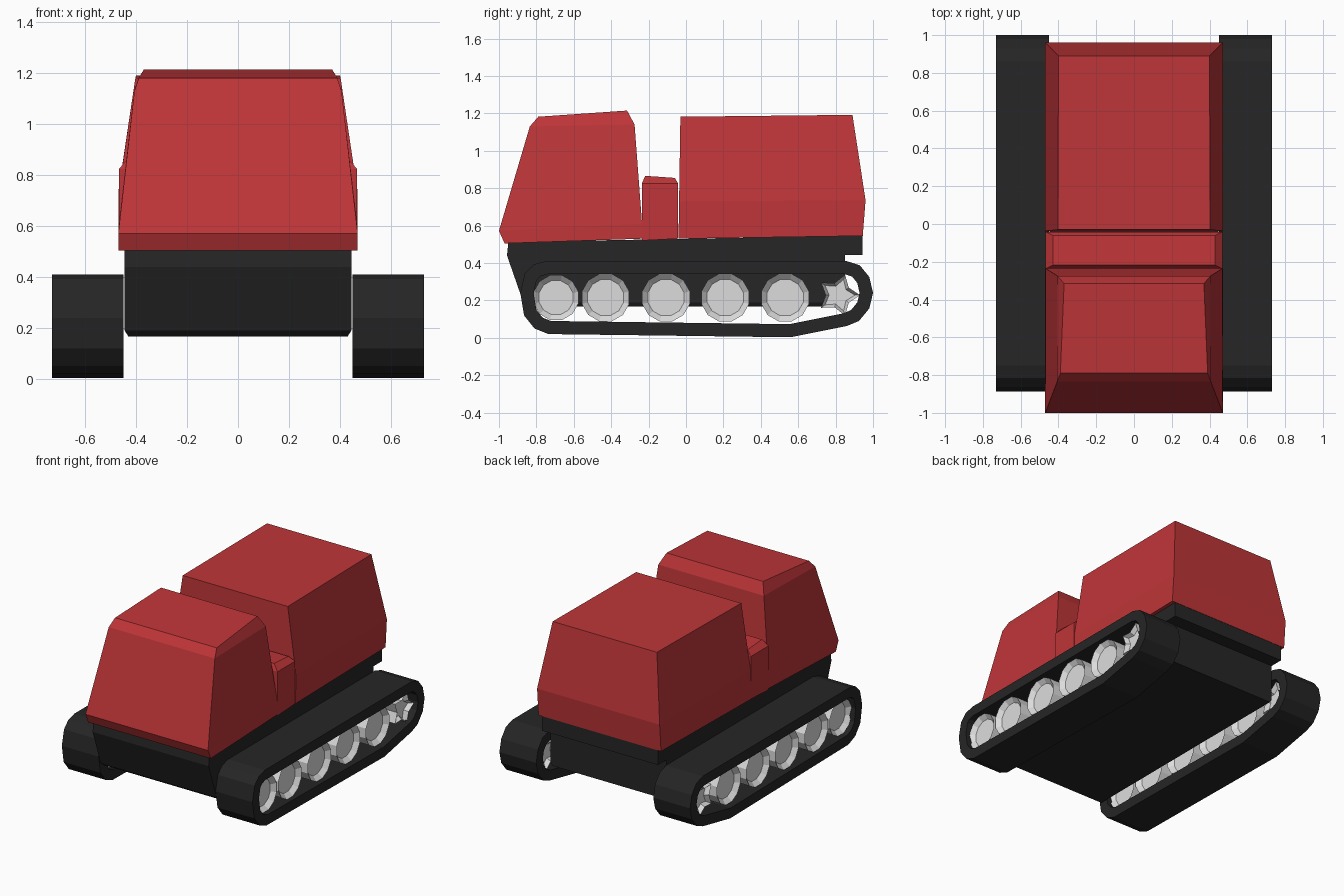
import bpy, bmesh, math
from mathutils import Vector

if "Cube" in bpy.data.objects:
    bpy.data.objects.remove(bpy.data.objects["Cube"])


def material(name, rgb):
    m = bpy.data.materials.new(name)
    m.diffuse_color = (*rgb, 1)
    m.use_nodes = True
    m.node_tree.nodes["Principled BSDF"].inputs["Base Color"].default_value = m.diffuse_color
    return m


RED = material("body_red", (0.52, 0.036, 0.040))
BLACK = material("rubber_black", (0.019, 0.019, 0.019))
GREY = material("wheel_grey", (0.72, 0.72, 0.72))


def finish(name, bm, mat):
    bmesh.ops.recalc_face_normals(bm, faces=bm.faces)
    me = bpy.data.meshes.new(name)
    bm.to_mesh(me)
    bm.free()
    me.materials.append(mat)
    ob = bpy.data.objects.new(name, me)
    bpy.context.collection.objects.link(ob)
    return ob


def bridge(bm, a, b):
    n = len(a)
    for i in range(n):
        bm.faces.new((a[i], a[(i + 1) % n], b[(i + 1) % n], b[i]))


def stack(name, levels, mat):
    """Stacked four-corner rings: (front y, front z, front half width, rear y, rear z, rear half width)."""
    bm = bmesh.new()
    rings = []
    for fy, fz, fw, ry, rz, rw in levels:
        pts = ((-fw, fy, fz), (fw, fy, fz), (rw, ry, rz), (-rw, ry, rz))
        rings.append([bm.verts.new(p) for p in pts])
    for a, b in zip(rings, rings[1:]):
        bridge(bm, a, b)
    bm.faces.new(rings[0])
    bm.faces.new(rings[-1])
    return finish(name, bm, mat)


def across(name, loops, side, mat, closed_loop=False):
    """Loops of (y, z) points set at given x and bridged; capped unless they form a closed band."""
    bm = bmesh.new()
    rings = [[bm.verts.new((side * x, y, z)) for y, z in pts] for x, pts in loops]
    for a, b in zip(rings, rings[1:]):
        bridge(bm, a, b)
    if closed_loop:
        bridge(bm, rings[-1], rings[0])
    else:
        bm.faces.new(rings[0])
        bm.faces.new(rings[-1])
    return finish(name, bm, mat)


def offset(pts, d):
    """Move a counter-clockwise outline inward by d."""
    out = []
    n = len(pts)
    for i in range(n):
        p0, p, p1 = (Vector(pts[j % n]) for j in (i - 1, i, i + 1))
        e0, e1 = (p - p0).normalized(), (p1 - p).normalized()
        n0, n1 = Vector((-e0.y, e0.x)), Vector((-e1.y, e1.x))
        m = (n0 + n1).normalized()
        out.append(tuple(p + m * d / m.dot(n0)))
    return out


# Front cab
stack("front_cab", [
    (-0.97, 0.505, 0.47, -0.235, 0.53, 0.47),
    (-1.0, 0.572, 0.47, -0.235, 0.61, 0.468),
    (-0.835, 1.13, 0.407, -0.275, 1.14, 0.405),
    (-0.79, 1.182, 0.39, -0.315, 1.215, 0.37)], RED)

# Low block between cab and cargo box
stack("middle_block", [
    (-0.236, 0.52, 0.468, -0.042, 0.53, 0.468),
    (-0.236, 0.825, 0.468, -0.042, 0.825, 0.468),
    (-0.218, 0.866, 0.43, -0.06, 0.855, 0.43)], RED)

# Rear cargo box
stack("cargo_box", [
    (-0.04, 0.53, 0.47, 0.945, 0.545, 0.47),
    (-0.037, 0.73, 0.47, 0.96, 0.735, 0.47),
    (-0.03, 1.182, 0.403, 0.89, 1.192, 0.40)], RED)

# Hull and its rear ledge
stack("hull", [
    (-0.84, 0.166, 0.43, 0.85, 0.168, 0.43),
    (-0.87, 0.19, 0.445, 0.85, 0.19, 0.445),
    (-0.957, 0.44, 0.445, 0.85, 0.44, 0.445),
    (-0.95, 0.512, 0.445, 0.85, 0.545, 0.445)], BLACK)
stack("hull_rear_ledge", [
    (0.84, 0.443, 0.445, 0.943, 0.443, 0.445),
    (0.84, 0.545, 0.445, 0.943, 0.547, 0.445)], BLACK)

# Running gear outlines (y, z), counter-clockwise
BELT = [(-0.735, 0.02), (0.56, 0.003), (0.86, 0.063), (0.925, 0.09), (0.98, 0.157),
        (1.0, 0.24), (0.98, 0.325), (0.93, 0.387), (0.86, 0.41), (-0.75, 0.41),
        (-0.815, 0.392), (-0.862, 0.345), (-0.886, 0.24), (-0.866, 0.12), (-0.81, 0.05)]


def ring(cy, cz, radii, n, turn=0.0):
    return [(cy + radii[i % len(radii)] * math.cos(turn + i * math.tau / n),
             cz + radii[i % len(radii)] * math.sin(turn + i * math.tau / n)) for i in range(n)]


WHEELS = [(-0.695, 0.124), (-0.43, 0.131), (-0.107, 0.132), (0.21, 0.132), (0.53, 0.132)]

for side, tag in ((1, "right"), (-1, "left")):
    inner = offset(BELT, 0.07)
    across(f"track_{tag}", [(0.449, BELT), (0.731, BELT), (0.731, inner), (0.449, inner)],
           side, BLACK, True)
    # Dished road wheels
    for i, (y, r) in enumerate(WHEELS):
        rim = ring(y, 0.215, (r,), 12, math.pi / 12)
        dish = ring(y, 0.215, (r * 0.76,), 12, math.pi / 12)
        across(f"road_wheel_{tag}_{i + 1}",
               [(0.51, dish), (0.48, rim), (0.70, rim), (0.67, dish)], side, GREY)
    # Star-shaped drive sprocket
    star = ring(0.815, 0.228, (0.115, 0.068), 10)
    dish = ring(0.815, 0.228, (0.088, 0.05), 10)
    across(f"drive_sprocket_{tag}",
           [(0.51, dish), (0.48, star), (0.70, star), (0.67, dish)], side, GREY)
